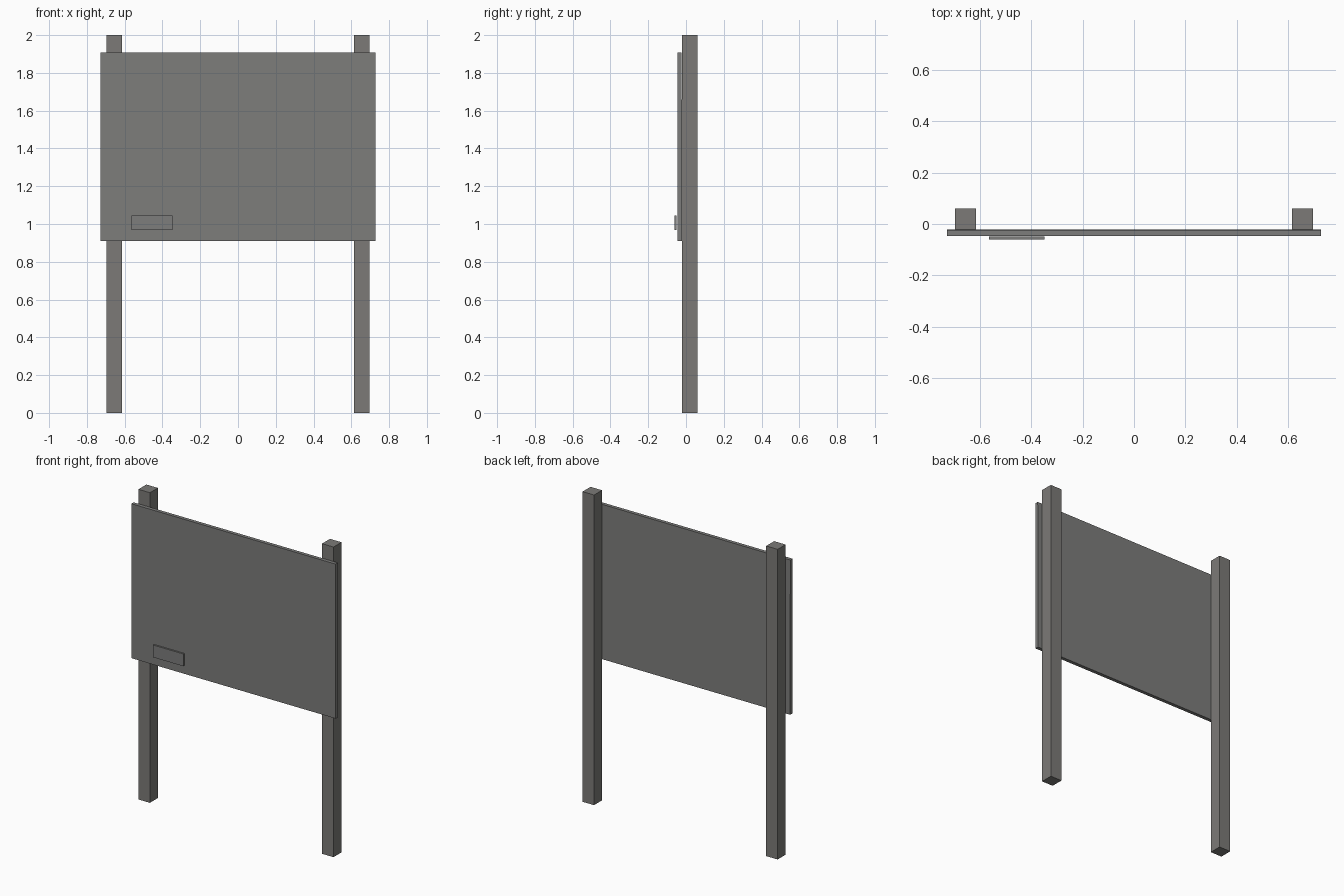
import bpy, bmesh

if "Cube" in bpy.data.objects:
    bpy.data.objects.remove(bpy.data.objects["Cube"])


def material(name, color):
    mat = bpy.data.materials.new(name)
    mat.diffuse_color = (*color, 1.0)
    mat.use_nodes = True
    mat.node_tree.nodes["Principled BSDF"].inputs["Base Color"].default_value = mat.diffuse_color
    return mat


def box(name, x, y, z, mat, lean=0.0):
    """Box from (min, max) ranges; lean pushes the top edge along y."""
    bm = bmesh.new()
    bmesh.ops.create_cube(bm, size=1.0)
    for v in bm.verts:
        t = v.co.z + 0.5
        v.co.x = x[0] + (x[1] - x[0]) * (v.co.x + 0.5)
        v.co.y = y[0] + (y[1] - y[0]) * (v.co.y + 0.5) + lean * t
        v.co.z = z[0] + (z[1] - z[0]) * t
    mesh = bpy.data.meshes.new(name)
    bm.to_mesh(mesh)
    bm.free()
    mesh.materials.append(mat)
    obj = bpy.data.objects.new(name, mesh)
    bpy.context.collection.objects.link(obj)
    return obj


dark_metal = material("dark_metal", (0.205, 0.205, 0.2))
post_metal = material("post_metal", (0.2, 0.195, 0.185))

# Two square posts
for side, cx in (("left", -0.655), ("right", 0.655)):
    box(side + "_post", (cx - 0.041, cx + 0.041), (-0.021, 0.06), (0.0, 2.0), post_metal)

# Sign board on the front of the posts, leaning very slightly forward
box("sign_board", (-0.728, 0.728), (-0.044, -0.021), (0.911, 1.908), dark_metal, lean=-0.002)

# Small plaque near the lower left corner
box("plaque", (-0.564, -0.348), (-0.06, -0.049), (0.967, 1.046), dark_metal)
